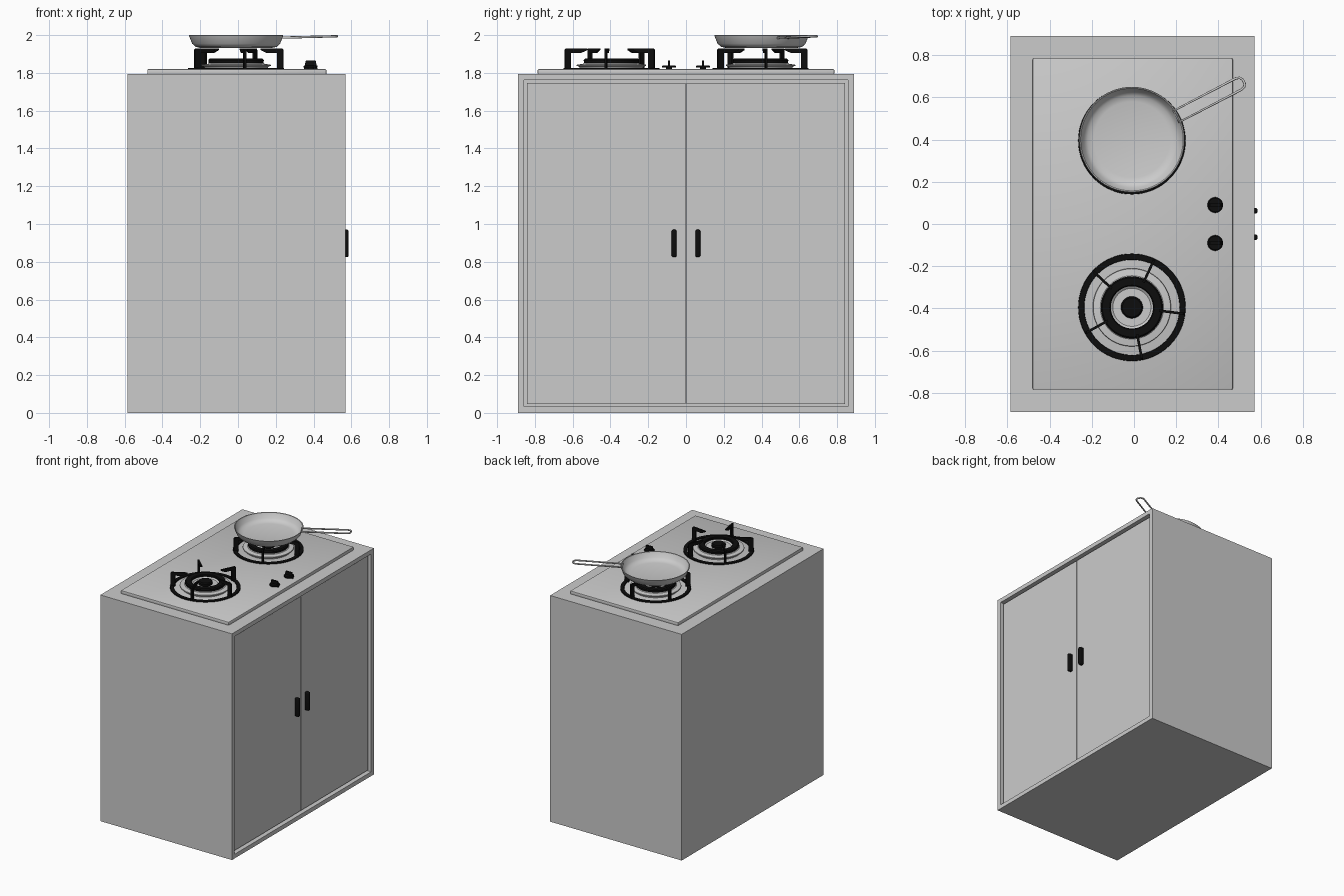
import bpy, bmesh
from math import sin, cos, pi, radians
from mathutils import Matrix, Vector

if "Cube" in bpy.data.objects:
    bpy.data.objects.remove(bpy.data.objects["Cube"])

black = bpy.data.materials.new("black")
black.diffuse_color = (0.004, 0.004, 0.004, 1)
black.use_nodes = True
black.node_tree.nodes["Principled BSDF"].inputs["Base Color"].default_value = black.diffuse_color
HOB = 1.82          # top of the hob plate
BX, BY = -0.01, 0.395  # burner centre


def finish(name, bm, mat=None, smooth=False):
    bmesh.ops.recalc_face_normals(bm, faces=bm.faces)
    me = bpy.data.meshes.new(name)
    bm.to_mesh(me)
    bm.free()
    ob = bpy.data.objects.new(name, me)
    bpy.context.collection.objects.link(ob)
    if mat:
        me.materials.append(mat)
    if smooth:
        bpy.context.view_layer.objects.active = ob
        for o in bpy.context.selected_objects:
            o.select_set(False)
        ob.select_set(True)
        bpy.ops.object.shade_smooth_by_angle(angle=radians(35))
    return ob


def box(name, lo, hi, mat=None, bevel=0, segs=2):
    lo, hi = Vector(lo), Vector(hi)
    bm = bmesh.new()
    bmesh.ops.create_cube(bm, size=1, matrix=Matrix.Translation((lo + hi) / 2) @ Matrix.Diagonal((*(hi - lo), 1)))
    if bevel:
        bmesh.ops.bevel(bm, geom=bm.edges[:], offset=bevel, segments=segs, profile=0.5, affect='EDGES')
    return finish(name, bm, mat, bool(bevel))


def lathe(name, profile, centre, mat=None, closed=False, segs=64):
    """Revolve an (r, z) profile; closed joins last point to the first."""
    bm = bmesh.new()
    rings = []
    for r, z in profile:
        if r == 0:
            rings.append([bm.verts.new((centre[0], centre[1], z))] * segs)
        else:
            rings.append([bm.verts.new((centre[0] + r * cos(2 * pi * i / segs),
                                        centre[1] + r * sin(2 * pi * i / segs), z)) for i in range(segs)])
    pairs = list(zip(rings, rings[1:])) + ([(rings[-1], rings[0])] if closed else [])
    for a, b in pairs:
        for i in range(segs):
            j = (i + 1) % segs
            bm.faces.new(list(dict.fromkeys((a[i], a[j], b[j], b[i]))))
    return finish(name, bm, mat, True)


def plate(name, outline, thick, matrix, mat=None):
    """Extrude an (x, z) outline symmetrically along y, then place it."""
    bm = bmesh.new()
    f = bm.faces.new([bm.verts.new((x, -thick / 2, z)) for x, z in outline])
    ext = bmesh.ops.extrude_face_region(bm, geom=[f])['geom']
    bmesh.ops.translate(bm, vec=(0, thick, 0), verts=[v for v in ext if isinstance(v, bmesh.types.BMVert)])
    bm.transform(matrix)
    return finish(name, bm, mat)


# cabinet body with the door opening recessed into the +x face
bm = bmesh.new()
bmesh.ops.create_cube(bm, size=1, matrix=Matrix.Translation((-0.0075, 0, 0.8975)) @ Matrix.Diagonal((1.155, 1.78, 1.795, 1)))
bm.normal_update()
face = max(bm.faces, key=lambda f: f.calc_center_median().x)
bmesh.ops.inset_region(bm, faces=[face], thickness=0.047)
ext = bmesh.ops.extrude_face_region(bm, geom=[face])['geom']
bmesh.ops.translate(bm, vec=(-0.04, 0, 0), verts=[v for v in ext if isinstance(v, bmesh.types.BMVert)])
bmesh.ops.delete(bm, geom=[face], context='FACES_ONLY')
finish("cabinet", bm)

# hob plate
box("hob_plate", (-0.48, -0.785, 1.79), (0.468, 0.785, HOB), bevel=0.006)

leg = [(0.252, HOB), (0.252, 1.922), (0.245, 1.93), (0.13, 1.93), (0.13, 1.921),
       (0.165, 1.905), (0.218, 1.905), (0.218, HOB)]
knob_fin = [(-0.036, HOB), (0.036, HOB), (0.026, 1.865), (-0.026, 1.865)]

for s, side in ((-1, "left"), (1, "right")):
    # doors and handles
    a, b = sorted((s * 0.003, s * 0.842))
    box(side + "_door", (0.52, a, 0.048), (0.552, b, 1.747))
    a, b = sorted((s * 0.05, s * 0.076))
    box(side + "_door_handle", (0.548, a, 0.825), (0.585, b, 0.97), black, 0.008, 3)

    # burner bowl, flame rings and cap
    c = (BX, s * BY)
    lathe(side + "_burner_bowl", [(0.165, HOB - 0.005), (0.17, 1.832), (0.185, 1.838), (0.183, 1.843),
                                  (0.15, 1.848), (0.14, 1.858), (0.1, 1.858), (0.09, 1.85), (0, 1.85)], c)
    lathe(side + "_flame_ring", [(0.1, 1.852), (0.145, 1.852), (0.147, 1.868), (0.14, 1.875),
                                 (0.105, 1.875), (0.1, 1.87)], c, black, True)
    lathe(side + "_burner_cap", [(0.05, 1.848), (0.052, 1.868), (0.045, 1.875), (0, 1.875)], c, black)

    # pan support: base ring and five legs
    lathe(side + "_support_ring", [(0.225, HOB - 0.003), (0.255, HOB - 0.003), (0.253, 1.827), (0.227, 1.827)], c, black, True)
    for k in range(5):
        ang = -s * radians(65 + 72 * k)
        plate(f"{side}_support_leg_{k + 1}", leg, 0.012,
              Matrix.Translation((*c, 0)) @ Matrix.Rotation(ang, 4, 'Z'), black)

    # control knobs
    k = (0.385, s * 0.09)
    lathe(side + "_knob_base", [(0.037, 1.828), (0.037, 1.836), (0.032, 1.84), (0, 1.84), ], k, black, segs=32)
    lathe(side + "_knob_stem", [(0.016, HOB - 0.002), (0.016, 1.83), (0, 1.83)], k, black, segs=24)
    plate(side + "_knob_fin", knob_fin, 0.012, Matrix.Translation((*k, 0)), black)

# frying pan shell
lathe("frying_pan", [(0, 1.931), (0.185, 1.931), (0.215, 1.938), (0.233, 1.955), (0.25, 1.998), (0.248, 2.0),
                     (0.243, 1.998), (0.226, 1.96), (0.209, 1.945), (0.18, 1.938), (0, 1.938)], (BX, 0.4))

# looped wire handle of the pan
cu = bpy.data.curves.new("pan_handle", 'CURVE')
cu.dimensions = '3D'
cu.bevel_depth = 0.006
cu.bevel_resolution = 3
path = [(0.238, 0.03), (0.57, 0.03), (0.588, 0.024), (0.597, 0.01),
        (0.597, -0.01), (0.588, -0.024), (0.57, -0.03), (0.238, -0.03)]
sp = cu.splines.new('POLY')
sp.points.add(len(path) - 1)
for p, (x, y) in zip(sp.points, path):
    p.co = (x, y, 1.986 + (x - 0.238) * 0.022, 1)
sp.use_cyclic_u = True
handle = bpy.data.objects.new("pan_handle", cu)
handle.location = (BX, 0.4, 0)
handle.rotation_euler.z = radians(27.5)
bpy.context.collection.objects.link(handle)
